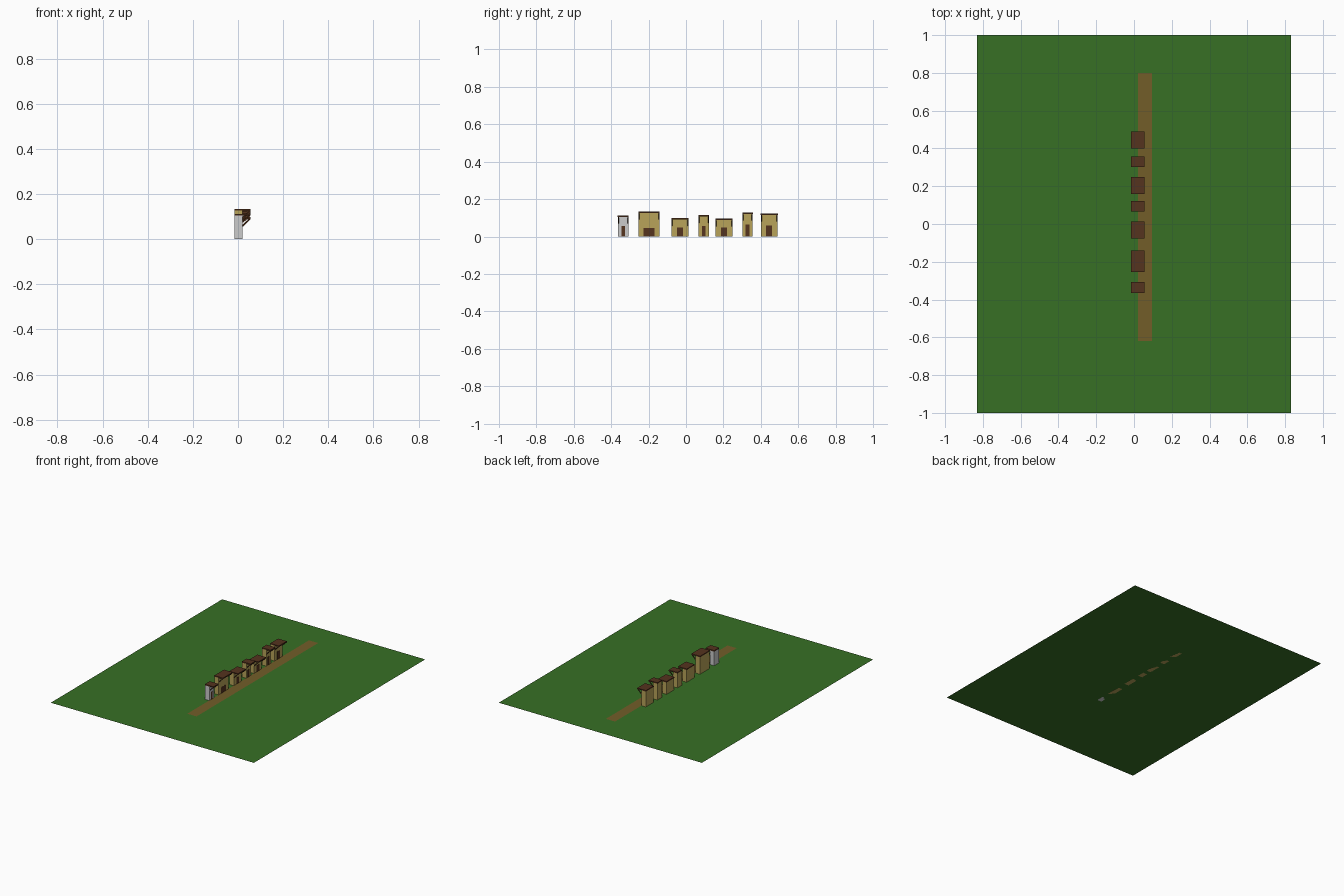
import bpy, bmesh
from mathutils import Matrix, Vector

if "Cube" in bpy.data.objects:
    bpy.data.objects.remove(bpy.data.objects["Cube"])


def material(name, rgb):
    m = bpy.data.materials.new(name)
    m.diffuse_color = (*rgb, 1)
    m.use_nodes = True
    m.node_tree.nodes["Principled BSDF"].inputs["Base Color"].default_value = m.diffuse_color
    return m


GRASS = material("grass", (0.038, 0.16, 0.018))
DIRT = material("dirt", (0.17, 0.11, 0.022))
PLASTER = material("tan_wood", (0.48, 0.37, 0.10))
BROWN = material("dark_wood", (0.09, 0.033, 0.013))


def finish(bm, name, mat):
    mesh = bpy.data.meshes.new(name)
    bm.to_mesh(mesh)
    bm.free()
    if mat:
        mesh.materials.append(mat)
    obj = bpy.data.objects.new(name, mesh)
    bpy.context.collection.objects.link(obj)
    return obj


def box(name, lo, hi, mat):
    bm = bmesh.new()
    lo, hi = Vector(lo), Vector(hi)
    size = hi - lo
    bmesh.ops.create_cube(bm, size=1, matrix=Matrix.Translation((lo + hi) / 2)
                          @ Matrix.Diagonal((*size, 1)))
    return finish(bm, name, mat)


def sheet(name, x0, x1, y0, y1, z, mat):
    bm = bmesh.new()
    bm.faces.new([bm.verts.new(p) for p in
                  ((x0, y0, z), (x1, y0, z), (x1, y1, z), (x0, y1, z))])
    return finish(bm, name, mat)


def brace(name, y0, y1, top):
    # diagonal bar from the front wall up to the awning edge
    profile = ((0.019, top - 0.035), (0.055, top - 0.001),
               (0.049, top), (0.019, top - 0.028))
    bm = bmesh.new()
    face = bm.faces.new([bm.verts.new((x, y0, z)) for x, z in profile])
    ext = bmesh.ops.extrude_face_region(bm, geom=[face])
    bmesh.ops.translate(bm, vec=(0, y1 - y0, 0), verts=[
        v for v in ext["geom"] if isinstance(v, bmesh.types.BMVert)])
    bmesh.ops.recalc_face_normals(bm, faces=bm.faces)
    return finish(bm, name, BROWN)


# ground and street
sheet("ground", -0.83, 0.83, -1, 1, 0, GRASS)
sheet("street", 0.02, 0.095, -0.62, 0.80, 0.001, DIRT)

# row of buildings: y start, y end, height, door width, door height, wall colour
BUILDINGS = [
    (-0.364, -0.308, 0.112, 0.019, 0.056, None),
    (-0.254, -0.142, 0.134, 0.058, 0.045, PLASTER),
    (-0.077, 0.013, 0.099, 0.032, 0.048, PLASTER),
    (0.068, 0.122, 0.115, 0.021, 0.056, PLASTER),
    (0.159, 0.248, 0.096, 0.034, 0.048, PLASTER),
    (0.302, 0.356, 0.128, 0.022, 0.063, PLASTER),
    (0.400, 0.490, 0.122, 0.032, 0.060, PLASTER),
]
for i, (y0, y1, h, dw, dh, mat) in enumerate(BUILDINGS, 1):
    mid = (y0 + y1) / 2
    box(f"walls_{i}", (-0.015, y0, 0), (0.02, y1, h - 0.007), mat)
    box(f"door_{i}", (0.018, mid - dw / 2, 0), (0.021, mid + dw / 2, dh), BROWN)
    # flat roof projecting over the street, with a brace at each end
    box(f"roof_{i}", (-0.016, y0 - 0.001, h - 0.008), (0.055, y1 + 0.001, h), BROWN)
    brace(f"brace_south_{i}", y0, y0 + 0.005, h - 0.008)
    brace(f"brace_north_{i}", y1 - 0.005, y1, h - 0.008)
